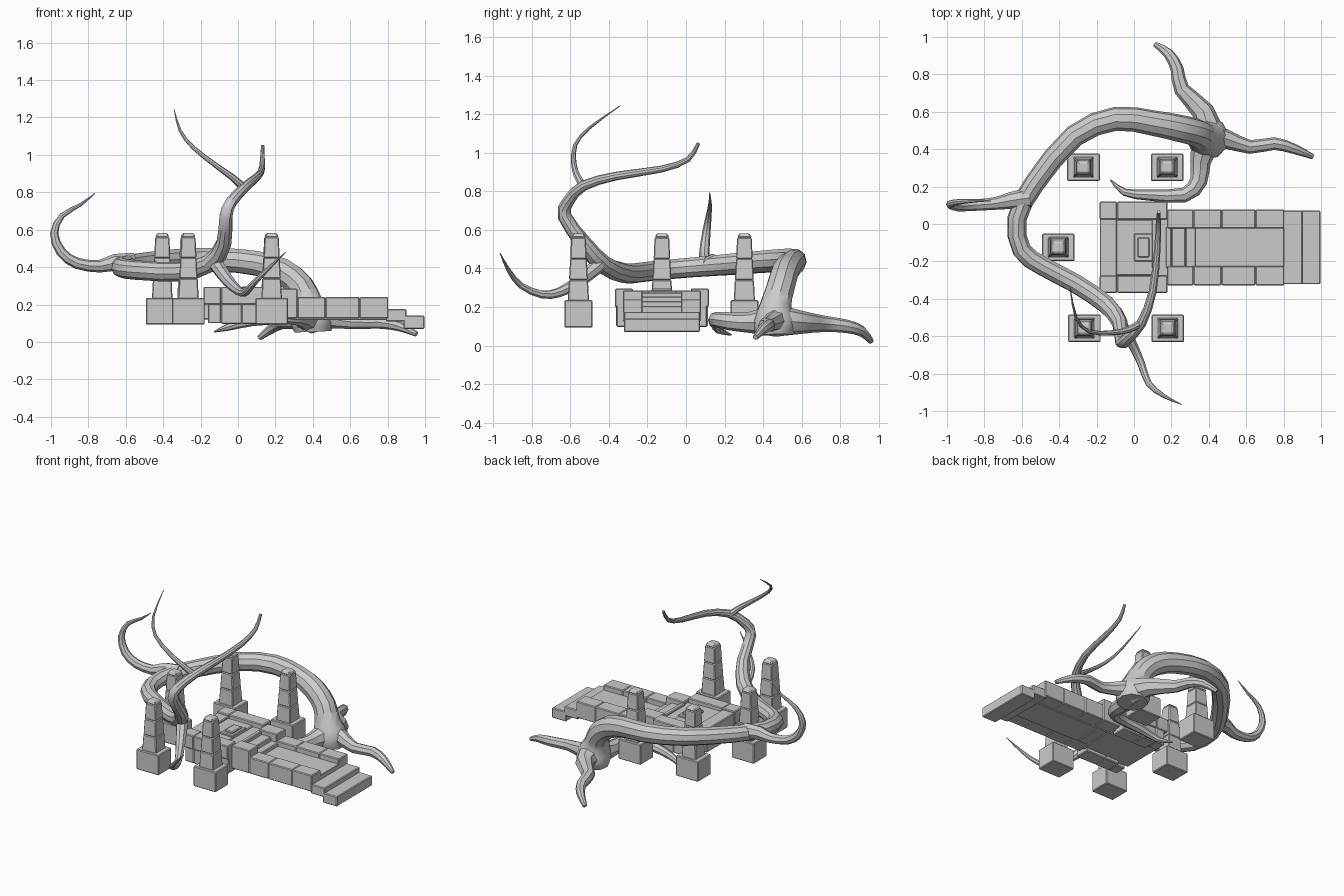
import bpy, bmesh, math
from mathutils import Vector


def finish(name, bm):
    bmesh.ops.recalc_face_normals(bm, faces=bm.faces)
    me = bpy.data.meshes.new(name)
    bm.to_mesh(me)
    bm.free()
    ob = bpy.data.objects.new(name, me)
    bpy.context.collection.objects.link(ob)
    return ob


def block(bm, x, y, z, taper=1.0):
    """Box from (min, max) ranges, top face scaled by taper."""
    cx, cy = sum(x) / 2, sum(y) / 2
    vs = []
    for k, s in ((0, 1.0), (1, taper)):
        for i, j in ((0, 0), (1, 0), (1, 1), (0, 1)):
            vs.append(bm.verts.new((cx + (x[i] - cx) * s, cy + (y[j] - cy) * s, z[k])))
    bm.faces.new(vs[:4])
    bm.faces.new(vs[4:])
    for i in range(4):
        j = (i + 1) % 4
        bm.faces.new((vs[i], vs[j], vs[4 + j], vs[4 + i]))


def stone(name, boxes, width=0.005):
    bm = bmesh.new()
    for b in boxes:
        block(bm, *b)
    ob = finish(name, bm)
    mod = ob.modifiers.new("bevel", "BEVEL")
    mod.width = width
    mod.segments = 1
    return ob


def smooth_path(pts, steps):
    """Catmull-Rom through (x, y, z, radius) points."""
    p = [Vector(q) for q in pts]
    p = [p[0] * 2 - p[1]] + p + [p[-1] * 2 - p[-2]]
    out = []
    for i in range(1, len(p) - 2):
        a, b, c, d = p[i - 1:i + 3]
        for s in range(steps):
            t = s / steps
            out.append(0.5 * (2 * b + (c - a) * t + (2 * a - 5 * b + 4 * c - d) * t * t
                              + (3 * b - a - 3 * c + d) * t ** 3))
    return out + [p[-2]]


def tube(name, pts, sides=8, steps=2):
    path = smooth_path(pts, steps)
    pos = [q.to_3d() for q in path]
    bm = bmesh.new()
    rings, normal, old = [], None, None
    for i, c in enumerate(pos):
        t = (pos[min(i + 1, len(pos) - 1)] - pos[max(i - 1, 0)]).normalized()
        if normal is None:
            normal = t.orthogonal().normalized()
        else:
            normal = old.rotation_difference(t) @ normal
        old = t
        side = t.cross(normal)
        r = max(path[i][3], 0.002)
        ring = []
        for k in range(sides):
            a = 2 * math.pi * k / sides
            ring.append(bm.verts.new(c + (normal * math.cos(a) + side * math.sin(a)) * r))
        rings.append(ring)
    for a, b in zip(rings, rings[1:]):
        for k in range(sides):
            j = (k + 1) % sides
            bm.faces.new((a[k], a[j], b[j], b[k]))
    bm.faces.new(rings[0])
    bm.faces.new(rings[-1])
    ob = finish(name, bm)
    bpy.context.view_layer.objects.active = ob
    ob.select_set(True)
    bpy.ops.object.shade_smooth_by_angle(angle=math.radians(35))
    ob.select_set(False)


# Five stepped pillars on cube bases
for n, (x, y) in enumerate([(-.27, .303), (.178, .303), (-.405, -.125), (-.265, -.558), (.18, -.558)]):
    def sq(hx, hy, z0, z1, t):
        return ((x - hx, x + hx), (y - hy, y + hy), (z0, z1), t)
    stone(f"pillar_{n + 1}", [
        sq(.087, .073, .093, .235, 1), sq(.055, .055, .23, .34, .9),
        sq(.049, .049, .34, .45, .88), sq(.043, .043, .45, .56, .88),
        sq(.038, .038, .56, .582, .7)])

# Raised platform with border stones
YC = -.125
border = []
for s in (1, -1):
    def ys(a, b):
        return tuple(sorted((YC + s * a, YC + s * b)))
    border += [((-.16, -.09), ys(.155, .238), (.1, .24)),
               ((-.185, -.09), ys(.15, .244), (.2, .295)),
               ((-.09, .178), ys(.15, .244), (.2, .295)),
               ((-.09, .02), ys(.13, .235), (.097, .21)),
               ((.02, .178), ys(.13, .235), (.097, .21))]
border.append(((-.183, -.09), (YC - .155, YC + .155), (.12, .285)))
stone("platform_border", border)
stone("platform_floor", [((-.13, .19), (YC - .16, YC + .16), (.12, .262)),
                         ((-.1, .1), (YC - .15, YC + .15), (.2, .272))])
# Small square altar ring
stone("altar", [((0, .1), (YC - .075, YC + .075), (.25, .285)),
                ((.018, .082), (YC - .053, YC + .053), (.28, .297))])

# Causeway side walls
walls = []
for s in (1, -1):
    for x0, x1, z1 in ((.178, .318, .285), (.318, .468, .24), (.468, .65, .24), (.65, .803, .24)):
        walls.append(((x0, x1), tuple(sorted((YC + s * .1, YC + s * .203))), (.125, z1)))
stone("causeway_walls", walls)
stone("causeway_floor", [((.3, .803), (YC - .105, YC + .105), (.118, .205))], .003)
# Stairs down from platform and at the end
stone("stairs", [((.17, .2), (YC - .11, YC + .11), (.12, .275)),
                 ((.2, .275), (YC - .105, YC + .105), (.12, .255)),
                 ((.275, .33), (YC - .105, YC + .105), (.12, .23)),
                 ((.79, .9), (YC - .197, YC + .197), (.11, .175)),
                 ((.885, .996), (YC - .197, YC + .197), (.07, .14))])

# Main trunk circling the platform
tube("trunk", [(.40, .46, .055, .1), (.395, .46, .12, .115), (.37, .465, .21, .083),
               (.33, .49, .3, .075), (.24, .512, .375, .073), (.1, .54, .42, .068),
               (-.1, .562, .44, .064), (-.32, .47, .44, .06), (-.53, .22, .42, .056),
               (-.625, .03, .405, .052), (-.6, -.14, .39, .052), (-.48, -.23, .38, .052),
               (-.31, -.32, .375, .052), (-.15, -.43, .42, .05), (-.075, -.53, .53, .042),
               (-.065, -.63, .67, .036), (-.035, -.61, .75, .032), (.04, -.53, .83, .027),
               (.1, -.36, .88, .022), (.125, -.13, .915, .018), (.13, .01, .965, .014),
               (.132, .065, 1.05, .009)], sides=10)
# Branches off the trunk
tube("left_branch", [(-.56, .14, .42, .055), (-.66, .125, .425, .045), (-.74, .11, .405, .034),
                     (-.86, .1, .42, .03), (-.945, .095, .48, .027), (-.983, .105, .58, .022),
                     (-.94, .118, .675, .015), (-.84, .125, .735, .009), (-.765, .123, .795, .002)])
tube("front_branch", [(-.12, -.45, .42, .04), (-.055, -.56, .33, .033), (0, -.66, .275, .025),
                      (.04, -.75, .265, .021), (.08, -.855, .31, .017), (.16, -.92, .39, .011),
                      (.255, -.965, .48, .002)])
tube("upper_branch", [(.035, -.53, .82, .022), (-.03, -.565, .88, .018), (-.12, -.582, .945, .014),
                      (-.24, -.575, 1.04, .011), (-.31, -.5, 1.13, .008), (-.342, -.34, 1.245, .002)])
# Spreading roots at the base of the trunk
tube("right_root", [(.38, .47, .14, .08), (.49, .455, .125, .052), (.62, .412, .105, .037),
                    (.75, .43, .105, .034), (.86, .4, .085, .027), (.955, .36, .042, .014)])
tube("back_root", [(.4, .47, .13, .085), (.37, .6, .12, .06), (.255, .72, .112, .042),
                   (.23, .83, .1, .035), (.185, .91, .075, .028), (.115, .96, .022, .015)])
tube("inner_root", [(.39, .46, .13, .085), (.355, .33, .12, .055), (.345, .23, .125, .047),
                    (.27, .155, .135, .04), (.08, .155, .115, .03), (-.05, .17, .08, .02),
                    (-.125, .235, .055, .004)])
